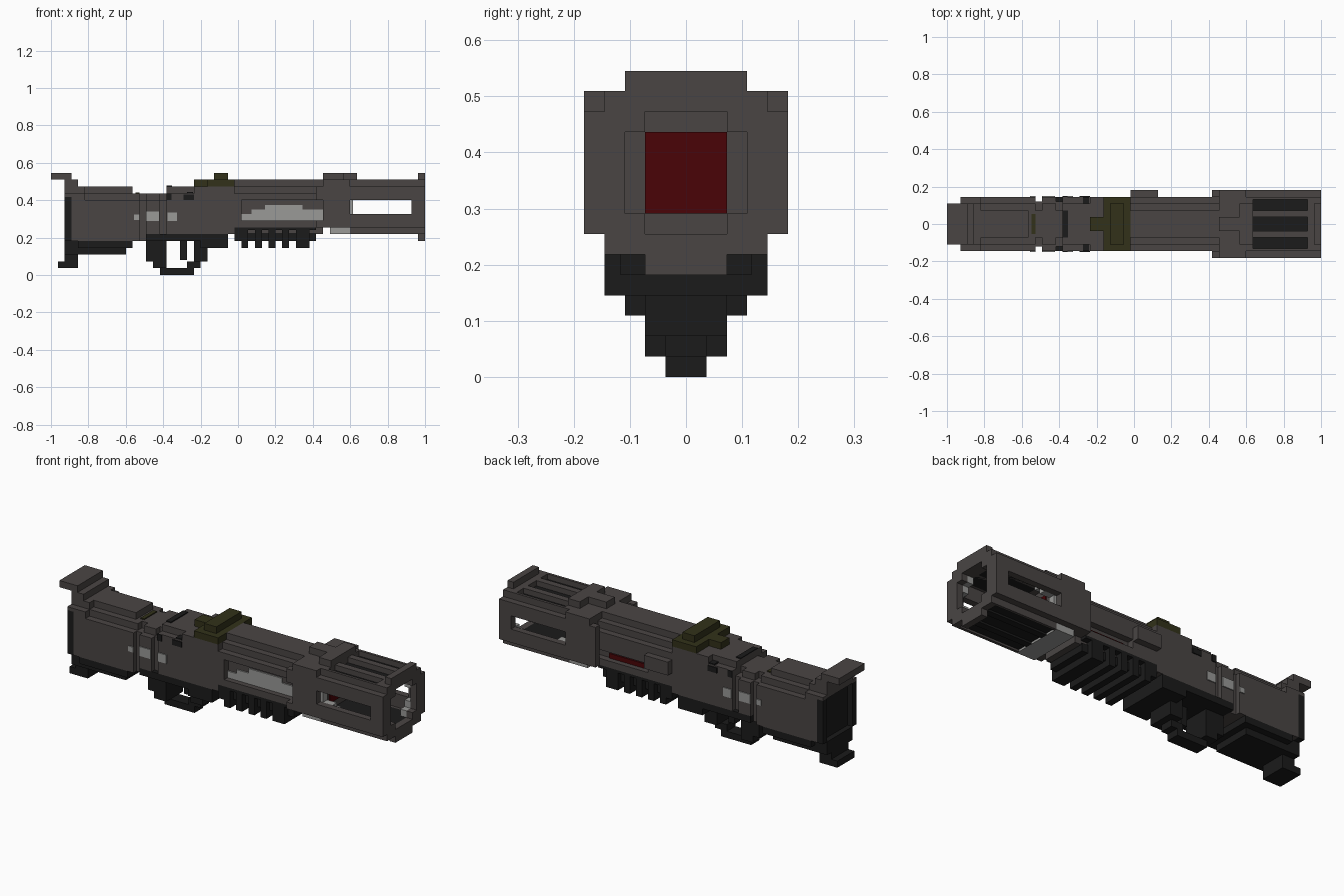
import bpy, bmesh

U = 2 / 55  # edge length of one block

cube = bpy.data.objects.get("Cube")
if cube:
    bpy.data.objects.remove(cube, do_unlink=True)


def material(name, rgb):
    m = bpy.data.materials.new(name)
    m.use_nodes = True
    m.diffuse_color = (*rgb, 1)
    bsdf = m.node_tree.nodes["Principled BSDF"]
    bsdf.inputs["Base Color"].default_value = (*rgb, 1)
    bsdf.inputs["Roughness"].default_value = 0.8
    return m


GUNMETAL = material("warm grey metal", (0.068, 0.0595, 0.0575))
DARK = material("dark rubber", (0.0108, 0.0108, 0.0108))
LIGHT = material("light grey steel", (0.32, 0.32, 0.31))
RED = material("dark red core", (0.067, 0.0012, 0.002))
GREEN = material("olive sight", (0.032, 0.031, 0.010))


def part(name, mat, boxes):
    """Boxes in block units: x0, x1, y0, y1, z0, z1 (x counted from the butt)."""
    bm = bmesh.new()
    for x0, x1, y0, y1, z0, z1 in boxes:
        verts = bmesh.ops.create_cube(bm, size=1)["verts"]
        for v in verts:
            v.co.x = (x1 if v.co.x > 0 else x0) * U - 1
            v.co.y = (y1 if v.co.y > 0 else y0) * U
            v.co.z = (z1 if v.co.z > 0 else z0) * U
    mesh = bpy.data.meshes.new(name)
    bm.to_mesh(mesh)
    bm.free()
    mesh.materials.append(mat)
    obj = bpy.data.objects.new(name, mesh)
    bpy.context.collection.objects.link(obj)
    return obj


def mid(x0, x1, w, z0, z1):
    """Box centred on y = 0 with half width w."""
    return [(x0, x1, -w, w, z0, z1)]


def pair(x0, x1, y0, y1, z0, z1):
    """Two boxes mirrored across y = 0."""
    return [(x0, x1, y0, y1, z0, z1), (x0, x1, -y1, -y0, z0, z1)]


def stack(x0, x1, *layers):
    """Stepped cross-section of (half width, z0, z1) layers."""
    return [b for w, z0, z1 in layers for b in mid(x0, x1, w, z0, z1)]


def corners(x0, x1):
    """Stepped fillets in the four corners of the shroud cavity."""
    return (pair(x0, x1, 2, 4, 7, 8) + pair(x0, x1, 3, 4, 8, 9)
            + pair(x0, x1, 3, 4, 11, 12) + pair(x0, x1, 2, 4, 12, 13))


# Stock with stepped top that widens towards the butt
part("stock", GUNMETAL, stack(3, 5, (4, 5, 12), (3, 12, 13))
     + stack(5, 12, (4, 5, 11), (3, 11, 12), (2, 12, 13)))
part("butt_cap", GUNMETAL, mid(0, 3, 3, 14, 15) + mid(2, 4, 3, 13, 14)
     + mid(2, 3, 3, 12, 13) + mid(2, 3, 4, 11.5, 12))
part("butt_plate", DARK, mid(2.8, 3, 3, 5, 11.5) + pair(2, 3, 3, 4, 5, 11.5)
     + mid(2, 4, 3, 3, 5))
part("butt_toe", DARK, mid(1, 4, 2, 1, 2) + mid(2, 4, 2, 2, 3))
part("stock_underside", DARK, mid(4, 11, 3, 3, 4) + mid(4, 12, 4, 4, 5))

# Receiver with two grooves behind the trigger
part("receiver", GUNMETAL,
     stack(12, 13, (4, 5, 11), (3, 11, 12))
     + stack(13, 14, (3.3, 5, 11), (2, 11, 12))
     + stack(14, 16, (4, 6, 11), (3, 11, 12))
     + stack(16, 17, (3.3, 6, 11), (2, 11, 12))
     + stack(17, 21, (4, 6, 12), (3, 12, 13))
     + stack(21, 27, (4, 6, 13)))
part("receiver_side_bolts", LIGHT,
     pair(12.2, 13, 4, 4.15, 8.1, 8.9) + pair(14, 15.9, 4, 4.15, 7.9, 9.3)
     + pair(17.1, 18.5, 4, 4.15, 7.9, 9.2))
part("hammer", DARK, mid(17, 17.8, 2, 13, 13.15) + pair(17, 17.7, 4, 4.15, 11, 12)
     + pair(19.5, 21, 4, 4.15, 11, 11.8) + pair(20, 20.9, 3, 4, 12, 12.2))
part("stock_inlay", GREEN, mid(12.4, 13, 1.5, 12, 12.15))

# Rear sight
part("rear_sight", GREEN, mid(23, 27, 4, 13, 14) + mid(21, 23, 1, 13, 14)
     + mid(24, 26, 3, 14, 15))

# Trigger guard and grip
part("receiver_underside", DARK, mid(14, 22, 4, 5, 6) + mid(22, 26, 4, 4, 6))
part("trigger_guard", DARK,
     mid(14, 17, 2, 2, 5) + mid(15, 17, 2, 1, 2) + mid(16, 21, 1, 0, 1)
     + mid(20, 22, 1, 1, 2) + mid(21, 23, 2, 2, 4) + mid(21, 22, 2, 4, 5))
part("trigger", DARK, mid(19, 20, 0.6, 2.2, 5))

# Barrel housing: a core with side frames that leave an open window each side
part("housing_core", GUNMETAL, mid(27, 40, 3, 6, 13) + mid(27, 40, 2, 13, 14))
part("housing_right_frame", GUNMETAL, [
    (27, 40, -4, -3, 7, 8), (27, 40, -4, -3, 11, 12), (27, 28, -4, -3, 8, 11),
    (39, 40, -5, -4, 7, 8), (39, 40, -5, -4, 11, 13)])
part("housing_left_frame", GUNMETAL, [
    (27, 40, 3, 4, 7, 8), (27, 40, 3, 4, 9.3, 12), (27, 31, 3, 4, 8, 9.3),
    (27, 31, 4, 5, 9, 11), (39, 40, 4, 5, 7, 13)])
part("inner_barrel_side", LIGHT, [
    (28, 40, -3.2, -3, 8, 9), (29.5, 40, -3.2, -3, 9, 9.6), (31.5, 37, -3.2, -3, 9.6, 10.3)])
part("red_window", RED, [(32, 38, 3, 3.2, 8, 8.7)])

# Ribbed fore-end below the housing
ribs = [b for i in range(5) for b in mid(28 + 2 * i, 29 + 2 * i + (i == 4), 4, 4, 7)]
part("fore_end", DARK, mid(27, 39, 3.2, 5, 6.2) + mid(27, 28, 4, 5, 7)
     + pair(28, 39, 3, 4, 6.6, 7) + ribs)

# Collar between housing and shroud
part("collar", GUNMETAL,
     mid(40, 44, 5, 7, 13) + mid(40, 44, 4, 13, 14)
     + mid(40, 43, 1, 14, 15) + mid(43, 45, 3, 14, 15)
     + pair(40, 44, 4, 5, 13, 14))
part("collar_base", LIGHT, mid(41, 44, 4, 6, 7))
part("core_end", RED, mid(44, 44.15, 2, 8, 12))
part("inner_brackets", LIGHT, pair(44, 44.4, 3, 4, 9, 11) + corners(44, 46))

# Slotted shroud
part("shroud_walls", GUNMETAL,
     pair(44, 54, 4, 5, 7, 9) + pair(44, 54, 4, 5, 11, 13)
     + pair(53, 54, 4, 5, 9, 11))
part("shroud_top", GUNMETAL,
     pair(45, 53, 1, 2, 13, 14) + pair(45, 53, 3.6, 4, 13, 14)
     + mid(44, 45, 4, 13, 14) + mid(53, 54, 4, 13, 14))
part("shroud_top_grille", DARK, mid(45, 53, 3.6, 13, 13.2))
part("shroud_floor", DARK, mid(44, 54, 3.6, 6.3, 7) + pair(44, 54, 1, 2, 6, 6.3))
part("shroud_floor_edges", GUNMETAL, pair(44, 54, 3.6, 4, 6, 7))
part("muzzle_liner", LIGHT, corners(53, 54))

# Octagonal muzzle ring
part("muzzle_ring", GUNMETAL,
     mid(54, 55, 2, 5, 6) + mid(54, 55, 4, 6, 7) + mid(54, 55, 4, 13, 14)
     + mid(54, 55, 3, 14, 15) + pair(54, 55, 3, 5, 7, 13)
     + pair(54, 55, 2, 3, 7, 8) + pair(54, 55, 2, 3, 12, 13))
